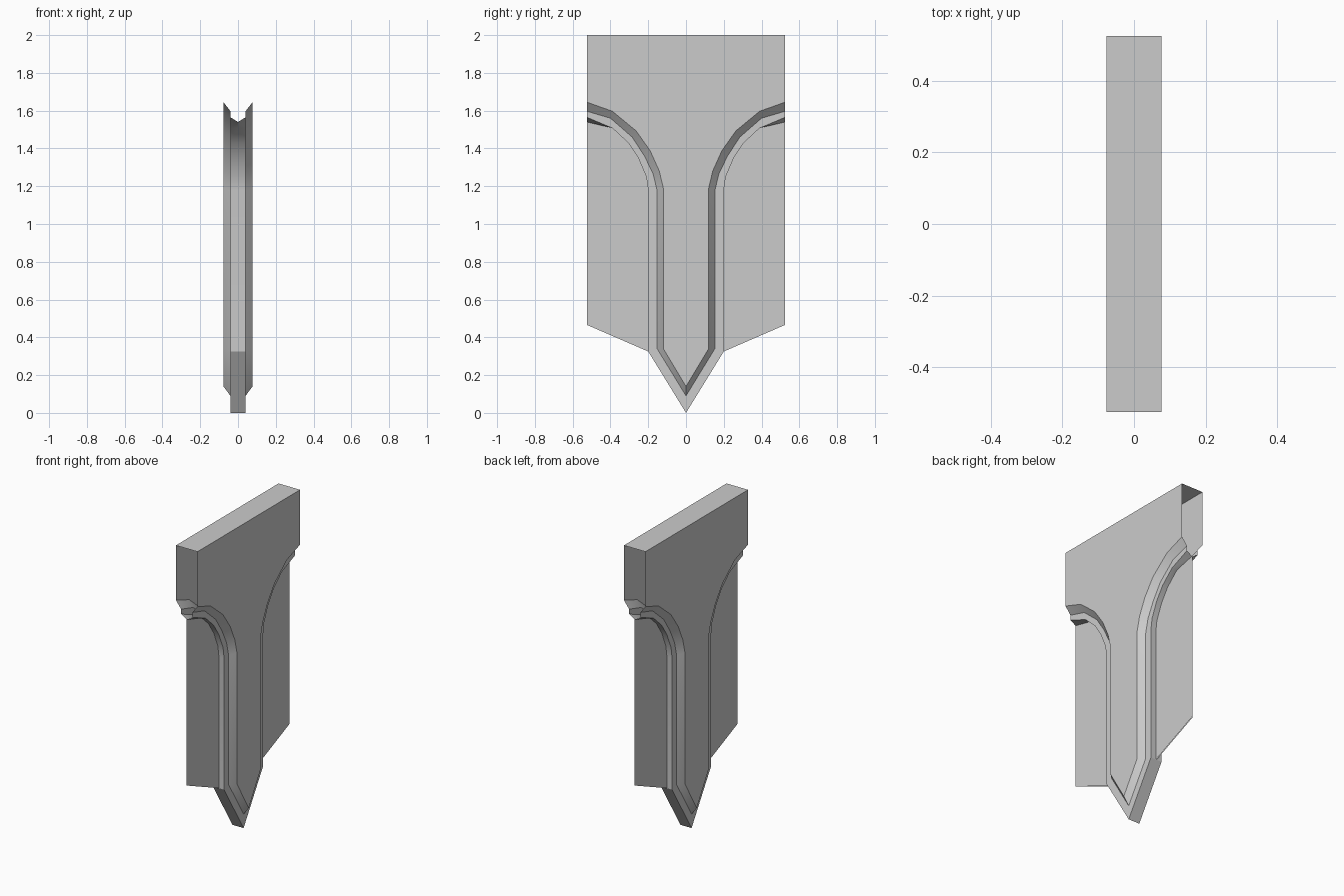
import bpy
import bmesh
import math

if "Cube" in bpy.data.objects:
    bpy.data.objects.remove(bpy.data.objects["Cube"])

END, TOP = 0.525, 2.0            # half width and height
FACE, RIM, SHEET = 0.077, 0.04, 0.003   # half thickness of each layer

# Edge lines (y, z) running from the bottom point up and around the arch
FACE_LINE = [(0, .14), (.12, .34), (.12, 1.19), (.142, 1.282),
             (.19, 1.388), (.264, 1.493), (.39, 1.597), (END, 1.645)]
BEVEL_LINE = [(0, .09), (.153, .34), (.153, 1.177), (.174, 1.266),
              (.22, 1.36), (.285, 1.46), (.40, 1.56), (END, 1.597)]
RIM_LINE = [(0, 0), (.2, .325), (.2, 1.177), (.21, 1.25),
            (.253, 1.35), (.306, 1.43), (.39, 1.508), (END, 1.565)]
INNER_LINE = RIM_LINE[:-1] + [(END, 1.54)]

stone = bpy.data.materials.new("grey stone")
stone.use_nodes = True
GREY = (0.6, 0.6, 0.6, 1)
stone.diffuse_color = GREY
stone.node_tree.nodes["Principled BSDF"].inputs["Base Color"].default_value = GREY


def at(x, line):
    return [(x, y, z) for y, z in line]


def strip(low, high):
    """Quads joining two lines of points."""
    return [(low[i], high[i], high[i + 1], low[i + 1]) for i in range(len(low) - 1)]


def build(name, faces):
    """Make a quarter from polygons, then mirror it across x and y."""
    bm = bmesh.new()
    for face in faces:
        bm.faces.new([bm.verts.new(p) for p in face])
    bmesh.ops.remove_doubles(bm, verts=bm.verts, dist=0.0005)
    mesh = bpy.data.meshes.new(name)
    bm.to_mesh(mesh)
    bm.free()
    mesh.materials.append(stone)
    obj = bpy.data.objects.new(name, mesh)
    bpy.context.collection.objects.link(obj)
    bpy.ops.object.select_all(action='DESELECT')
    obj.select_set(True)
    bpy.context.view_layer.objects.active = obj
    mirror = obj.modifiers.new("mirror", 'MIRROR')
    mirror.use_axis = (True, True, False)
    bpy.ops.object.modifier_apply(modifier=mirror.name)
    bpy.ops.object.shade_smooth_by_angle(angle=math.radians(30))
    return obj


face, bevel = at(FACE, FACE_LINE), at(RIM, BEVEL_LINE)
rim, inner = at(RIM, RIM_LINE), at(0, INNER_LINE)

# Bracket: flat face, top, bevel, rim and the return to the panel; ends open
wall = face + [(FACE, END, TOP), (FACE, 0, TOP)]
top = [(0, 0, TOP), (FACE, 0, TOP), (FACE, END, TOP), (0, END, TOP)]
build("arched_bracket",
      [wall, top] + strip(face, bevel) + strip(bevel, rim) + strip(rim, inner))

# Thin infill panels on both sides of the stem
panel = at(SHEET, INNER_LINE[1:])[::-1] + [(SHEET, .2, .325), (SHEET, END, .466)]
panel.pop(-2)
build("infill_panels", [panel])
